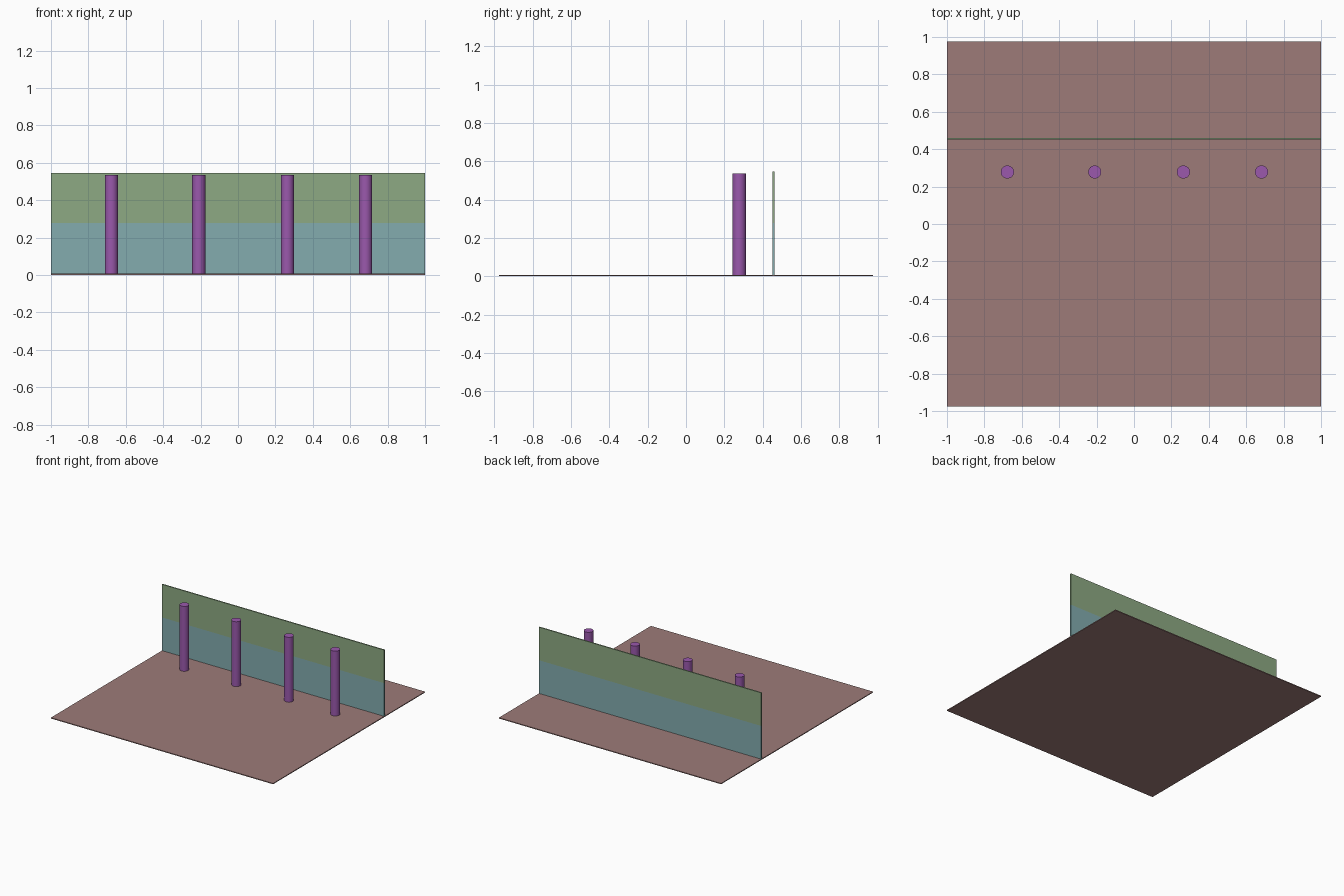
import bpy, bmesh
from mathutils import Matrix, Vector

if "Cube" in bpy.data.objects:
    bpy.data.objects.remove(bpy.data.objects["Cube"])

FLOOR_T = 0.007


def material(name, srgb):
    m = bpy.data.materials.new(name)
    m.diffuse_color = [c ** 2.2 for c in srgb] + [1]
    m.use_nodes = True
    m.node_tree.nodes["Principled BSDF"].inputs["Base Color"].default_value = m.diffuse_color
    return m


def finish(name, bm, *mats):
    mesh = bpy.data.meshes.new(name)
    bm.to_mesh(mesh)
    bm.free()
    for m in mats:
        mesh.materials.append(m)
    obj = bpy.data.objects.new(name, mesh)
    bpy.context.collection.objects.link(obj)
    return obj


def box(lo, hi):
    lo, hi = Vector(lo), Vector(hi)
    bm = bmesh.new()
    mat = Matrix.Translation((lo + hi) / 2) @ Matrix.Diagonal((hi - lo).to_4d())
    mat[3][3] = 1
    bmesh.ops.create_cube(bm, size=1, matrix=mat)
    return bm


rose = material("rose_floor", (0.61, 0.48, 0.47))
green = material("green_paint", (0.55, 0.66, 0.51))
teal = material("teal_paint", (0.51, 0.67, 0.68))
purple = material("purple_pillar", (0.60, 0.35, 0.67))

# Floor slab
finish("floor", box((-1, -0.977, 0), (1, 0.977, FLOOR_T)), rose)

# Back wall, cut at mid height into a teal lower and a green upper band
SPLIT = 0.277
bm = box((-1, 0.451, 0.003), (1, 0.461, 0.546))
bmesh.ops.bisect_plane(bm, geom=bm.verts[:] + bm.edges[:] + bm.faces[:],
                       plane_co=(0, 0, SPLIT), plane_no=(0, 0, 1))
for f in bm.faces:
    f.material_index = 1 if f.calc_center_median().z < SPLIT else 0
finish("back_wall", bm, green, teal)

# Row of round pillars in front of the wall
Z0, Z1 = 0.004, 0.535
for i, x in enumerate((-0.677, -0.21, 0.264, 0.682), 1):
    bm = bmesh.new()
    bmesh.ops.create_cone(bm, cap_ends=True, segments=32, radius1=0.035, radius2=0.035,
                          depth=Z1 - Z0,
                          matrix=Matrix.Translation((x, 0.278, (Z0 + Z1) / 2)))
    for f in bm.faces:
        f.smooth = len(f.verts) == 4
    for e in bm.edges:
        e.smooth = all(f.smooth for f in e.link_faces)
    finish(f"pillar_{i}", bm, purple)
